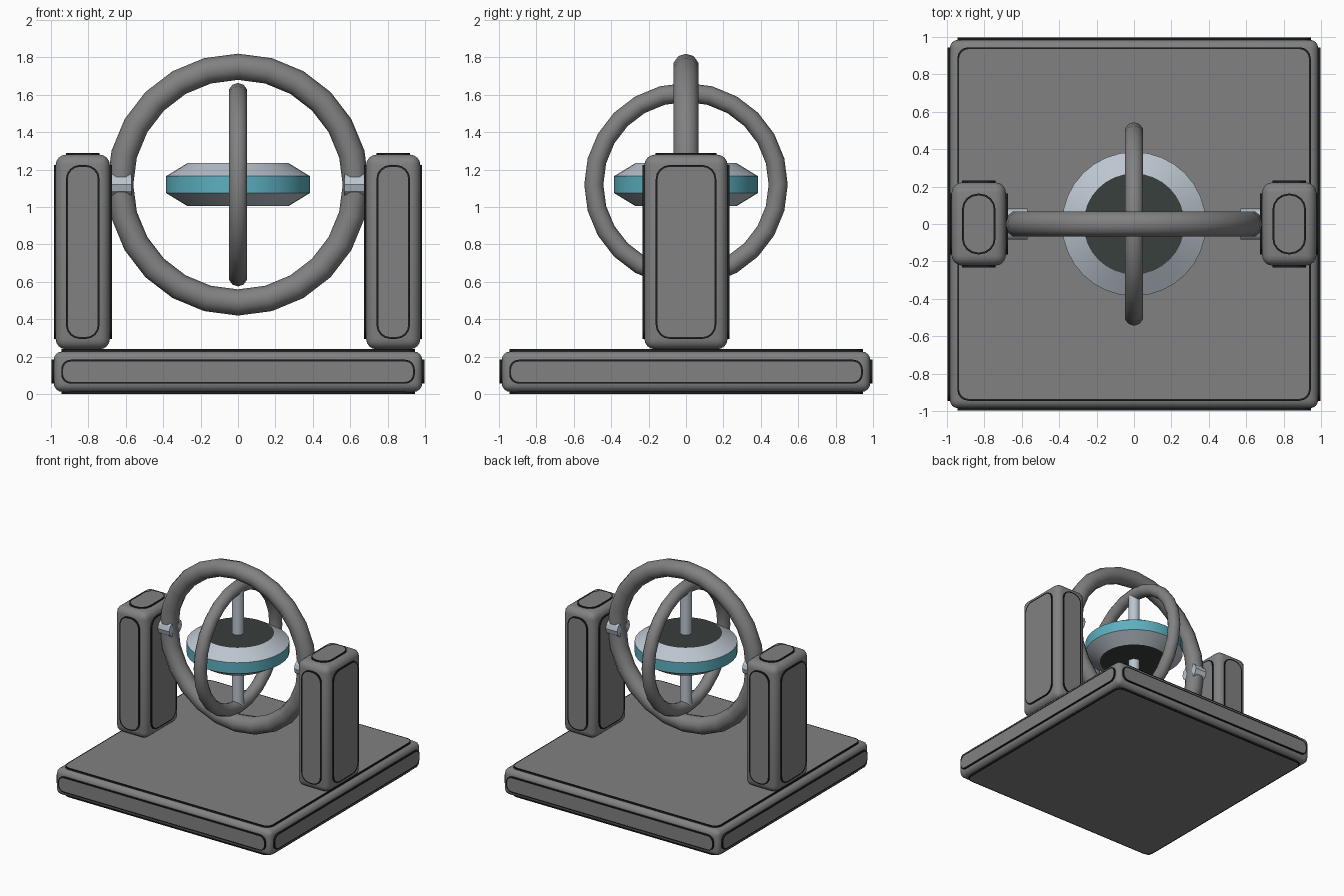
import bpy, bmesh, math
from mathutils import Matrix, Vector

if "Cube" in bpy.data.objects:
    bpy.data.objects.remove(bpy.data.objects["Cube"])


def material(name, rgb):
    m = bpy.data.materials.new(name)
    m.diffuse_color = (*rgb, 1)
    m.use_nodes = True
    m.node_tree.nodes["Principled BSDF"].inputs["Base Color"].default_value = m.diffuse_color
    return m


GREY = material("mid_grey", (0.22, 0.22, 0.225))
BLACK = material("rim_black", (0.012, 0.013, 0.013))
LIGHT = material("pale_steel", (0.50, 0.56, 0.62))
TEAL = material("teal", (0.11, 0.43, 0.53))
DARK = material("dark_cap", (0.04, 0.05, 0.046))


def finish(name, bm, mats, angle=35):
    bmesh.ops.recalc_face_normals(bm, faces=bm.faces)
    me = bpy.data.meshes.new(name)
    bm.to_mesh(me)
    bm.free()
    for m in mats:
        me.materials.append(m)
    ob = bpy.data.objects.new(name, me)
    bpy.context.collection.objects.link(ob)
    bpy.ops.object.select_all(action='DESELECT')
    bpy.context.view_layer.objects.active = ob
    ob.select_set(True)
    bpy.ops.object.shade_smooth_by_angle(angle=math.radians(angle))
    return ob


def rounded_block(name, centre, half, radius):
    bm = bmesh.new()
    bmesh.ops.create_cube(bm, size=2)
    bmesh.ops.scale(bm, vec=half, verts=bm.verts)
    bmesh.ops.bevel(bm, geom=bm.edges[:], offset=radius, segments=4,
                    profile=0.5, affect='EDGES')
    bmesh.ops.translate(bm, vec=centre, verts=bm.verts)
    return finish(name, bm, [GREY])


def side_panel(name, centre, half, axis, sign, size, radius, lift):
    """Rounded plate with a black rim and grey face on one side of a block."""
    u, v = [a for a in range(3) if a != axis]
    base, top = half[axis] - 0.01, half[axis] + lift
    bm = bmesh.new()
    verts = []
    for q, (su, sv) in enumerate([(1, 1), (-1, 1), (-1, -1), (1, -1)]):
        for k in range(5):
            a = math.pi / 2 * (q + k / 4)
            p = Vector(centre)
            p[u] += su * (size[0] - radius) + radius * math.cos(a)
            p[v] += sv * (size[1] - radius) + radius * math.sin(a)
            p[axis] += sign * base
            verts.append(bm.verts.new(p))
    face = bm.faces.new(verts)
    ret = bmesh.ops.extrude_face_region(bm, geom=[face])
    moved = [g for g in ret["geom"] if isinstance(g, bmesh.types.BMVert)]
    cap = [g for g in ret["geom"] if isinstance(g, bmesh.types.BMFace)][0]
    step = Vector((0, 0, 0))
    step[axis] = sign * (top - base)
    bmesh.ops.translate(bm, vec=step, verts=moved)
    bmesh.ops.recalc_face_normals(bm, faces=bm.faces)
    bmesh.ops.inset_region(bm, faces=[cap], thickness=0.01)
    for f in bm.faces:
        f.material_index = 0
    cap.material_index = 1
    return finish(name, bm, [BLACK, GREY])


def panelled_block(name, centre, half, bevel, margins, radii, lift):
    rounded_block(name, centre, half, bevel)
    for axis, label in enumerate(("side", "front_back", "top_bottom")):
        u, v = [a for a in range(3) if a != axis]
        size = (half[u] - margins[u], half[v] - margins[v])
        for sign, end in ((-1, "a"), (1, "b")):
            side_panel(f"{name}_{label}_panel_{end}", centre, half, axis, sign,
                       size, radii[axis], lift)


def ring(name, major, minor, rot, n_major=24, n_minor=10):
    bm = bmesh.new()
    rows = []
    for i in range(n_major):
        a = math.tau * i / n_major
        row = []
        for j in range(n_minor):
            b = math.tau * j / n_minor
            r = major + minor * math.cos(b)
            row.append(bm.verts.new((r * math.cos(a), r * math.sin(a),
                                     minor * math.sin(b))))
        rows.append(row)
    for i in range(n_major):
        p, q = rows[i], rows[(i + 1) % n_major]
        for j in range(n_minor):
            k = (j + 1) % n_minor
            bm.faces.new((p[j], q[j], q[k], p[k]))
    bm.transform(Matrix.Translation((0, 0, HUB)) @ rot)
    return finish(name, bm, [GREY], 50)


def lathe(name, profile, segments, mats, matrix, pick=None):
    """Spin (radius, height) points about z, closing both ends."""
    bm = bmesh.new()
    rows = [[bm.verts.new((r * math.cos(math.tau * i / segments),
                           r * math.sin(math.tau * i / segments), h))
             for i in range(segments)] for r, h in profile]
    for s, (p, q) in enumerate(zip(rows, rows[1:])):
        for i in range(segments):
            k = (i + 1) % segments
            f = bm.faces.new((p[i], p[k], q[k], q[i]))
            f.material_index = pick[s] if pick else 0
    for row in (rows[0], rows[-1]):
        f = bm.faces.new(row)
        f.material_index = len(mats) - 1
    bm.transform(matrix)
    return finish(name, bm, mats, 30)


HUB = 1.12  # height of the shared centre

# Base slab and the two posts
panelled_block("base", (0, 0, 0.12), (0.985, 0.985, 0.108), 0.045,
               (0.04, 0.04, 0.044), (0.05, 0.05, 0.06), 0.012)
for x, label in ((-1, "left"), (1, "right")):
    panelled_block(f"{label}_post", (x * 0.83, 0, 0.76), (0.145, 0.222, 0.52), 0.055,
                   (0.055, 0.06, 0.055), (0.075, 0.075, 0.085), 0.01)

# Gimbal rings
ring("outer_ring", 0.63, 0.07, Matrix.Rotation(math.pi / 2, 4, 'X'))
ring("inner_ring", 0.493, 0.051, Matrix.Rotation(math.pi / 2, 4, 'Y'))

# Pivots joining the outer ring to the posts
for x, label in ((-1, "left"), (1, "right")):
    place = (Matrix.Translation((x * 0.63, 0, HUB))
             @ Matrix.Diagonal((1, 1, 0.85, 1))
             @ Matrix.Rotation(math.pi / 2, 4, 'Y'))
    lathe(f"{label}_pivot", [(0.083, -0.06), (0.083, 0.06)], 12, [LIGHT], place)

# Spinning rotor with teal band and dark end caps, and its axle
centre = Matrix.Translation((0, 0, HUB))
lathe("rotor", [(0.27, -0.115), (0.385, -0.045), (0.385, 0.045), (0.27, 0.115)],
      32, [LIGHT, TEAL, DARK], centre, [0, 1, 0])
lathe("axle", [(0.045, -0.475), (0.045, 0.475)], 16, [LIGHT], centre)
